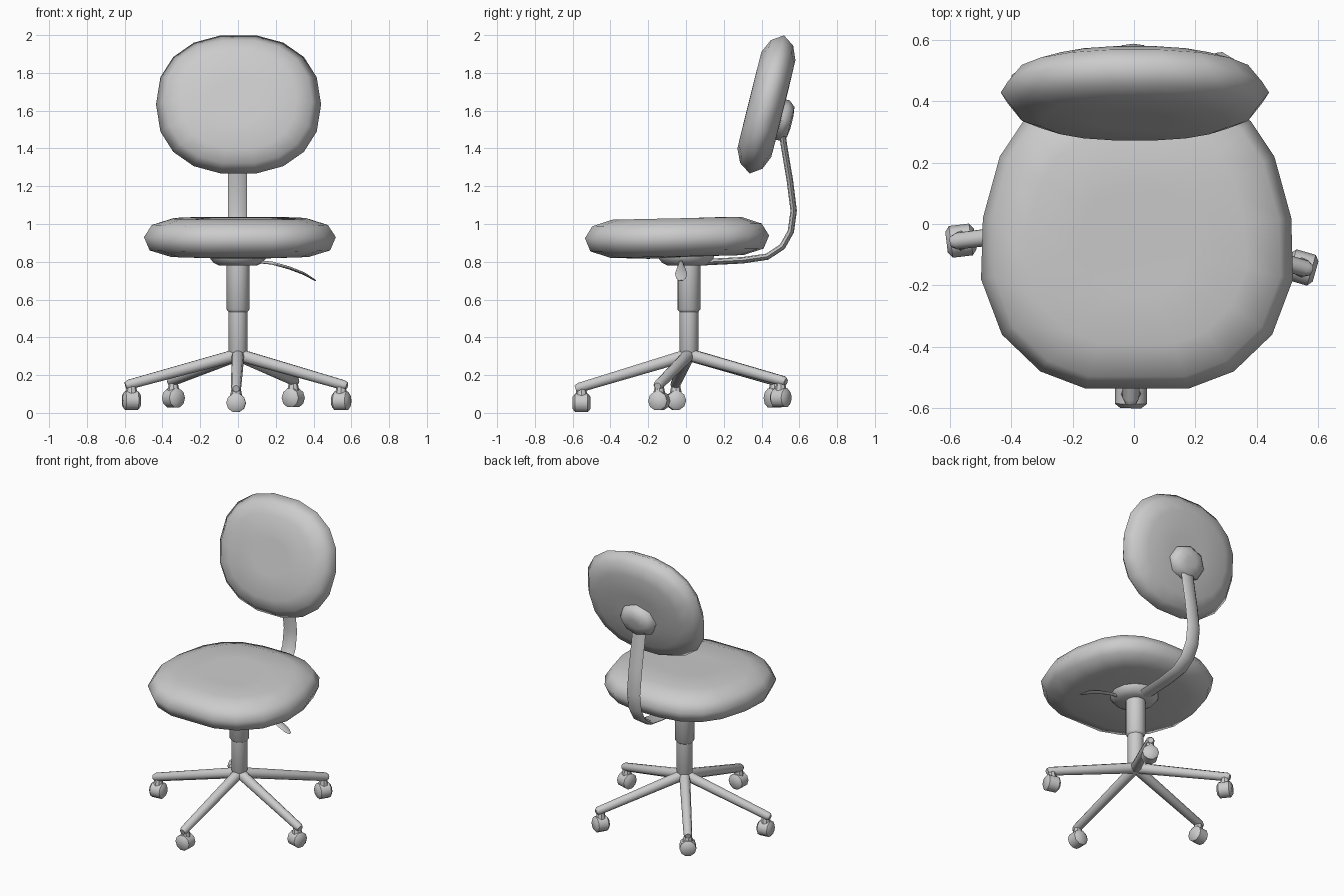
import bpy
import bmesh
from math import sin, cos, pi, radians, copysign
from mathutils import Vector

cube = bpy.data.objects.get("Cube")
if cube:
    bpy.data.objects.remove(cube)

grey = bpy.data.materials.new("plain grey")
grey.use_nodes = True
grey.diffuse_color = (0.6, 0.6, 0.6, 1)
grey.node_tree.nodes["Principled BSDF"].inputs["Base Color"].default_value = (0.6, 0.6, 0.6, 1)


def loft(name, rings, sharp=50):
    """Skin a list of equal-length rings and cap both ends."""
    bm = bmesh.new()
    loops = [[bm.verts.new(p) for p in ring] for ring in rings]
    n = len(loops[0])
    for a, b in zip(loops, loops[1:]):
        for i in range(n):
            j = (i + 1) % n
            bm.faces.new((a[i], a[j], b[j], b[i]))
    bm.faces.new(loops[0][::-1])
    bm.faces.new(loops[-1])
    bmesh.ops.recalc_face_normals(bm, faces=bm.faces[:])
    mesh = bpy.data.meshes.new(name)
    bm.to_mesh(mesh)
    bm.free()
    mesh.materials.append(grey)
    obj = bpy.data.objects.new(name, mesh)
    bpy.context.collection.objects.link(obj)
    bpy.ops.object.select_all(action="DESELECT")
    obj.select_set(True)
    bpy.context.view_layer.objects.active = obj
    bpy.ops.object.shade_smooth_by_angle(angle=radians(sharp))
    return obj


def sweep(name, path, sizes, side, sides=10, sharp=50):
    """Elliptical tube along a path; sizes are (half width along side, half thickness)."""
    pts = [Vector(p) for p in path]
    side = Vector(side).normalized()
    rings = []
    for i, (p, (w, t)) in enumerate(zip(pts, sizes)):
        tangent = (pts[min(i + 1, len(pts) - 1)] - pts[max(i - 1, 0)]).normalized()
        s = (side - tangent * side.dot(tangent)).normalized()
        up = tangent.cross(s)
        rings.append([p + s * w * cos(a) + up * t * sin(a)
                      for a in (2 * pi * k / sides for k in range(sides))])
    return loft(name, rings, sharp)


def turned(name, profile, centre, axis=(0, 0, 1), side=(1, 0, 0), sides=16, sharp=40):
    """Straight round part: profile of (radius, distance along axis)."""
    axis, side = Vector(axis).normalized(), Vector(side).normalized()
    up = axis.cross(side)
    rings = [[Vector(centre) + axis * d + r * (side * cos(a) + up * sin(a))
              for a in (2 * pi * k / sides for k in range(sides))] for r, d in profile]
    return loft(name, rings, sharp)


# Seat cushion: rounded outline, wide at the front and narrowing to the back
half = [(0.17, -0.485), (0.315, -0.43), (0.44, -0.31), (0.508, -0.13), (0.502, 0.07),
        (0.447, 0.27), (0.37, 0.385), (0.25, 0.46), (0.1, 0.49)]
outline = half + [(-x, y) for x, y in reversed(half)]
seat_layers = [(0.3, 0.823), (0.72, 0.828), (0.94, 0.862), (1, 0.932),
               (0.92, 0.995), (0.7, 1.03), (0.35, 1.028)]
loft("seat", [[(0.01 + x * s, -0.05 + y * s, z + 0.015 * y) for x, y in outline]
              for s, z in seat_layers], 80)

# Backrest: tilted rounded cushion
tilt = radians(14)
back_centre = Vector((0.003, 0.428, 1.633))
back_up = Vector((0, sin(tilt), cos(tilt)))
back_out = Vector((0, cos(tilt), -sin(tilt)))


def back_ring(w, h, depth, rise=0, sides=18, power=0.88):
    ring = []
    for k in range(sides):
        a = 2 * pi * k / sides
        c, s = cos(a), sin(a)
        ring.append(back_centre + Vector((copysign(abs(c) ** power, c) * w, 0, 0))
                    + back_up * (rise + copysign(abs(s) ** power, s) * h) + back_out * depth)
    return ring


back_layers = [(0.3, -0.096), (0.7, -0.095), (0.89, -0.062), (1, 0), (0.89, 0.06),
               (0.7, 0.09), (0.3, 0.092)]
loft("backrest", [back_ring(0.437 * s, 0.382 * s, d) for s, d in back_layers], 80)
loft("backrest_bracket", [back_ring(0.13 * s, 0.11 * s, d, -0.06, 8, 1)
                          for s, d in [(1, 0.07), (1, 0.112), (0.75, 0.145), (0.3, 0.152)]], 45)

# Curved strap joining the seat to the backrest
strap = [(0.08, 0.797), (0.3, 0.808), (0.43, 0.827), (0.51, 0.88), (0.555, 0.96),
         (0.57, 1.07), (0.55, 1.23), (0.518, 1.42), (0.505, 1.52)]
sweep("back_strap", [(-0.003, y, z) for y, z in strap], [(0.05, 0.017)] * len(strap), (1, 0, 0), 8, 60)

# Swivel bowl and gas column
hub = Vector((0, 0.015, 0))
turned("seat_mount", [(0.155, 0.84), (0.15, 0.82), (0.13, 0.795), (0.1, 0.78)], (0, 0, 0), sides=14, sharp=60)
turned("column_upper", [(0.05, 0.535), (0.061, 0.548), (0.061, 0.79)], hub)
turned("column_lower", [(0.03, 0.29), (0.05, 0.33), (0.05, 0.56)], hub)

# Height lever with a flat paddle
sweep("height_lever", [(0.08, -0.026, 0.803), (0.18, -0.026, 0.793), (0.27, -0.026, 0.768),
                       (0.35, -0.026, 0.737), (0.39, -0.026, 0.713), (0.412, -0.026, 0.7)],
      [(0.01, 0.008), (0.012, 0.008), (0.022, 0.008), (0.032, 0.007), (0.026, 0.005), (0.01, 0.003)],
      (0, 1, 0), 8, 60)

# Five legs with casters
for n, angle in enumerate((187, 269, 344, 59, 127), 1):
    a = radians(angle)
    out = Vector((cos(a), sin(a), 0))
    across = Vector((-sin(a), cos(a), 0))
    wheel = hub + out * 0.568
    lean = wheel.y
    wheel.z = 0.067 + 0.025 * lean
    end = hub + out * 0.6
    end.z = 0.147 + 0.035 * lean
    start = hub + Vector((0, 0, 0.308))
    sweep(f"leg_{n}", [start, start.lerp(end, 0.97), end], [(0.034, 0.034), (0.027, 0.027), (0.018, 0.018)],
          across, 10, 60)
    turned(f"caster_stem_{n}", [(0.034, 0.03), (0.022, 0.085)], wheel, sides=8)
    turned(f"caster_wheel_{n}", [(0.034, -0.047), (0.052, -0.033), (0.052, 0.033), (0.034, 0.047)],
           wheel, out, across, 10, 40)
